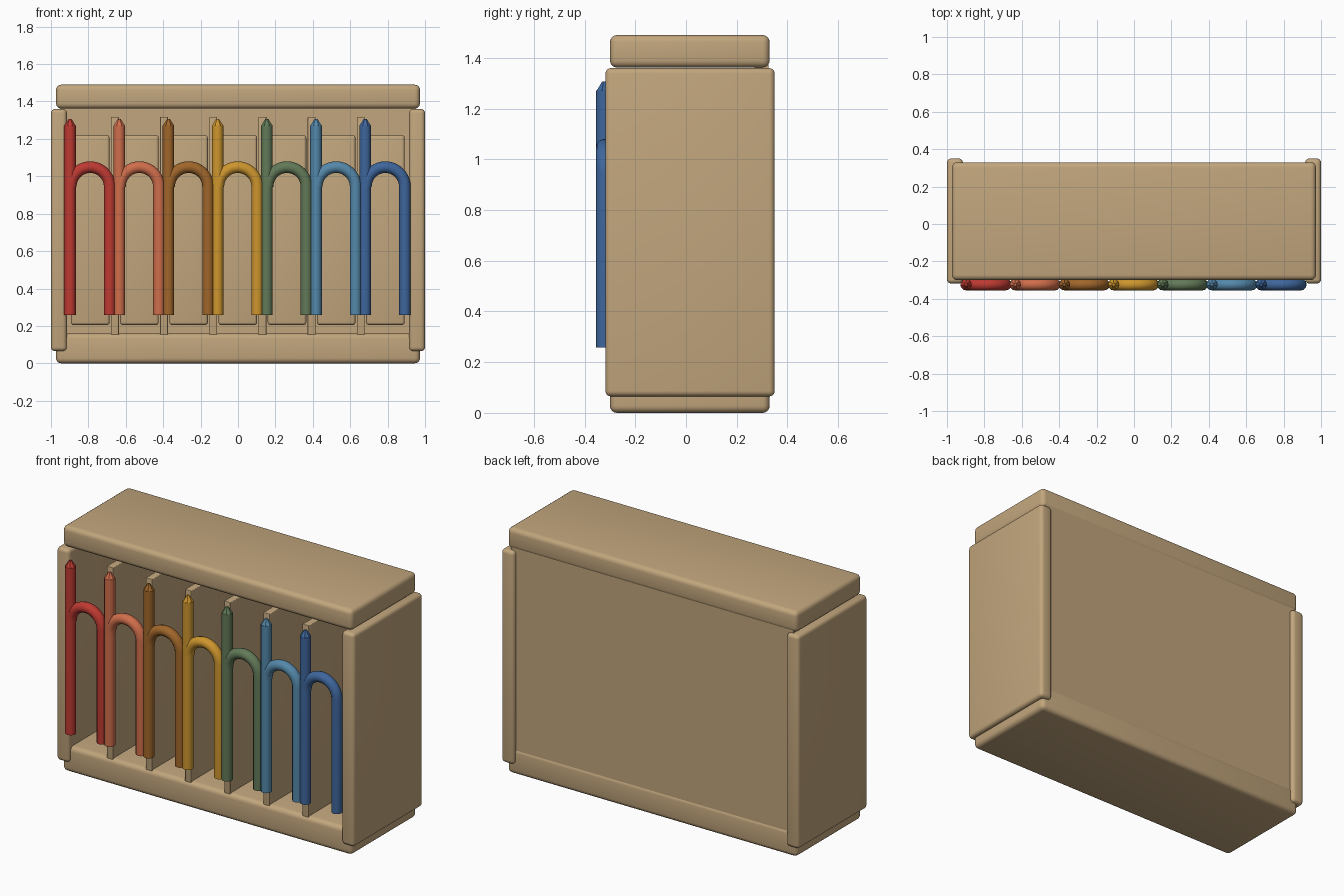
import bpy
import math

cube = bpy.data.objects.get("Cube")
if cube:
    bpy.data.objects.remove(cube, do_unlink=True)


def linear(c):
    c /= 255
    return c / 12.92 if c <= 0.04045 else ((c + 0.055) / 1.055) ** 2.4


def material(name, *rgb):
    colour = [linear(c) for c in rgb] + [1]
    mat = bpy.data.materials.new(name)
    mat.use_nodes = True
    mat.diffuse_color = colour
    mat.node_tree.nodes["Principled BSDF"].inputs["Base Color"].default_value = colour
    return mat


def finish(obj, name, mat):
    obj.name = name
    obj.data.materials.clear()
    obj.data.materials.append(mat)
    bpy.ops.object.shade_smooth_by_angle(angle=math.radians(35))
    return obj


def box(name, low, high, mat, bevel=0.0):
    centre = [(a + b) / 2 for a, b in zip(low, high)]
    bpy.ops.mesh.primitive_cube_add(size=1, location=centre)
    obj = bpy.context.object
    obj.scale = [b - a for a, b in zip(low, high)]
    bpy.ops.object.transform_apply(location=False, rotation=False, scale=True)
    if bevel:
        mod = obj.modifiers.new("rounded edges", "BEVEL")
        mod.width = bevel
        mod.segments = 4
        bpy.ops.object.modifier_apply(modifier=mod.name)
    return finish(obj, name, mat)


def tube(name, points, radius, mat):
    curve = bpy.data.curves.new(name, "CURVE")
    curve.dimensions = "3D"
    curve.bevel_depth = radius
    curve.bevel_resolution = 4
    curve.use_fill_caps = True
    spline = curve.splines.new("POLY")
    spline.points.add(len(points) - 1)
    for p, co in zip(spline.points, points):
        p.co = (*co, 1)
    obj = bpy.data.objects.new(name, curve)
    bpy.context.collection.objects.link(obj)
    bpy.ops.object.select_all(action="DESELECT")
    obj.select_set(True)
    bpy.context.view_layer.objects.active = obj
    bpy.ops.object.convert(target="MESH")
    return finish(bpy.context.object, name, mat)


wood = material("tan wood", 194, 166, 125)
rod_colours = [
    material("red", 190, 58, 50),
    material("orange", 208, 110, 75),
    material("brown", 160, 102, 42),
    material("yellow", 206, 150, 46),
    material("green", 98, 122, 88),
    material("light blue", 84, 136, 170),
    material("blue", 62, 102, 156),
]

# Cabinet shell
box("top_slab", (-0.973, -0.30, 1.362), (0.973, 0.33, 1.49), wood, 0.028)
box("bottom_slab", (-0.973, -0.30, 0), (0.973, 0.33, 0.16), wood, 0.028)
for side, sign in (("left", 1), ("right", -1)):
    xs = sorted((sign * 0.915, sign))
    box(side + "_side", (xs[0], -0.318, 0.065), (xs[1], 0.35, 1.36), wood, 0.022)
box("back_panel", (-0.95, 0.27, 0.05), (0.95, 0.325, 1.40), wood)

# Compartments, each with a raised back plate and an arched rod in front
PITCH = 0.263
ROD_Y = -0.324
ROD_R = 0.031
ARCH_R = 0.104
ARCH_Z = 0.945
for i, mat in enumerate(rod_colours):
    mid = -0.79 + PITCH * i
    box(f"back_plate_{i}", (mid - 0.103, 0.22, 0.205), (mid + 0.103, 0.29, 1.22), wood, 0.015)
    if i:
        x = mid - PITCH / 2
        box(f"divider_{i}", (x - 0.021, -0.29, 0.14), (x + 0.021, 0.29, 1.318), wood, 0.004)

    # Upright rod with a faceted tip
    post_x = mid - ARCH_R - 0.004
    tube(f"upright_rod_{i}", [(post_x, ROD_Y, 0.258), (post_x, ROD_Y, 1.272)], ROD_R, mat)
    bpy.ops.mesh.primitive_cone_add(vertices=7, radius1=ROD_R, radius2=0.008, depth=0.035,
                                    location=(post_x, ROD_Y, 1.289))
    finish(bpy.context.object, f"rod_tip_{i}", mat)

    # Arch springing from the rod, ending in a straight leg
    arc = [math.pi * (1 - k / 20) for k in range(21)]
    path = [(mid + ARCH_R * math.cos(a), ROD_Y, ARCH_Z + ARCH_R * math.sin(a)) for a in arc]
    path.append((mid + ARCH_R, ROD_Y, 0.258))
    tube(f"arched_rod_{i}", path, ROD_R, mat)
